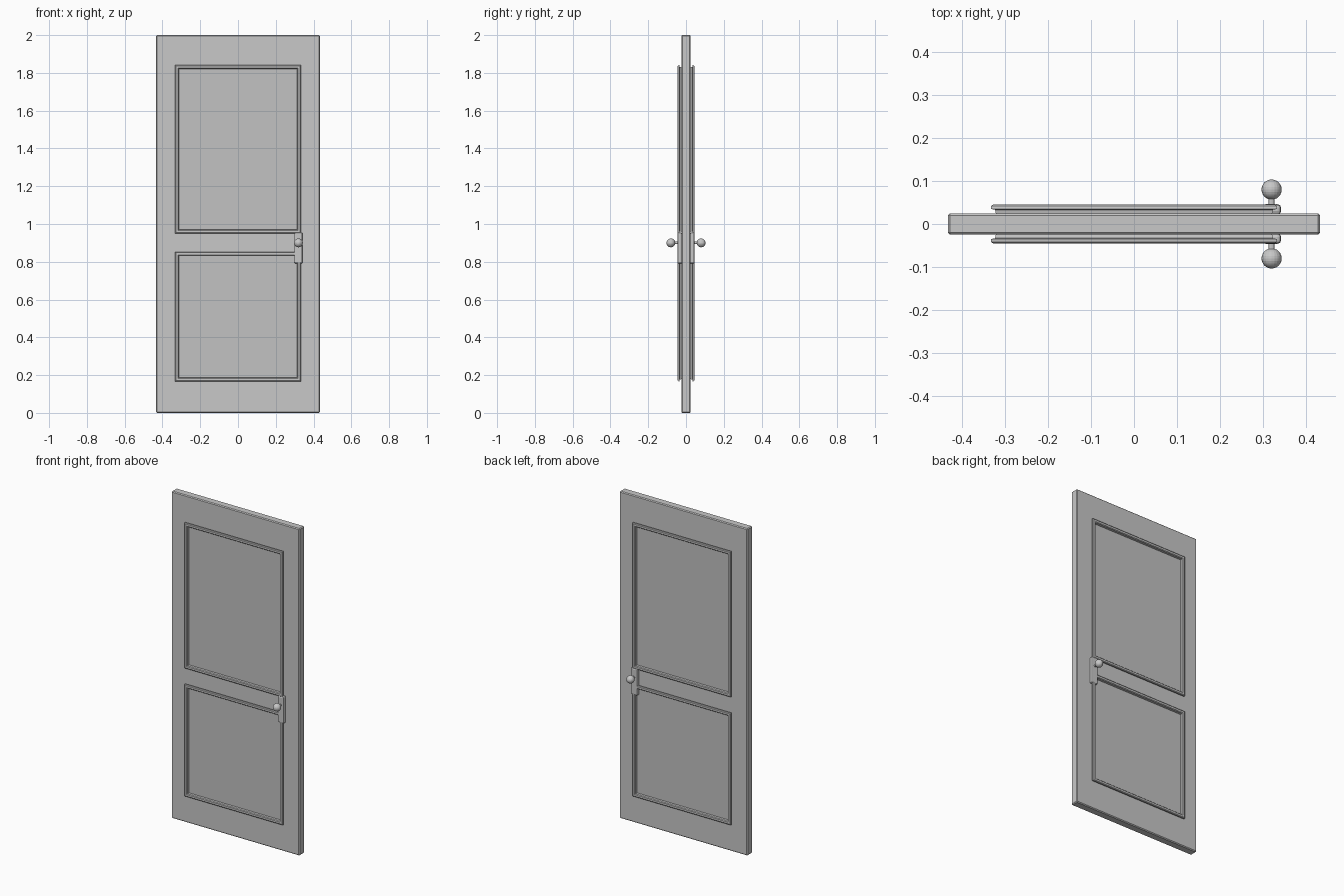
import bpy, bmesh, math
from mathutils import Matrix, Vector

if "Cube" in bpy.data.objects:
    bpy.data.objects.remove(bpy.data.objects["Cube"])


def material(name, v):
    m = bpy.data.materials.new(name)
    m.diffuse_color = (v, v, v, 1)
    m.use_nodes = True
    m.node_tree.nodes["Principled BSDF"].inputs["Base Color"].default_value = m.diffuse_color
    return m


GREY = material("door grey", 0.58)
PANEL = material("panel grey", 0.54)


def finish(name, bm, mat):
    bmesh.ops.recalc_face_normals(bm, faces=bm.faces)
    me = bpy.data.meshes.new(name)
    bm.to_mesh(me)
    bm.free()
    ob = bpy.data.objects.new(name, me)
    bpy.context.collection.objects.link(ob)
    me.materials.append(mat)
    return ob


def box(name, x0, x1, y0, y1, z0, z1, mat=GREY, bevel=0.0, segments=1):
    bm = bmesh.new()
    size = Matrix.Diagonal((x1 - x0, y1 - y0, z1 - z0, 1))
    mid = Matrix.Translation(((x0 + x1) / 2, (y0 + y1) / 2, (z0 + z1) / 2))
    bmesh.ops.create_cube(bm, size=1, matrix=mid @ size)
    if bevel:
        bmesh.ops.bevel(bm, geom=bm.edges[:], offset=bevel, segments=segments,
                        profile=0.5, affect='EDGES')
    return finish(name, bm, mat)


def moulding(name, side, x, z0, z1):
    """Mitred frame: (inset, height) profile swept round a rectangle."""
    profile = [(0.012, 0.023), (0.010, 0.033), (0.0, 0.035), (0.001, 0.042),
               (0.005, 0.045), (0.016, 0.045), (0.020, 0.041), (0.020, 0.023)]
    bm = bmesh.new()
    rings = []
    for sx, sz in ((-1, -1), (1, -1), (1, 1), (-1, 1)):
        z = z1 if sz > 0 else z0
        rings.append([bm.verts.new((sx * (x - i), side * h, z - sz * i))
                      for i, h in profile])
    n = len(profile)
    for a in range(4):
        r, s = rings[a], rings[(a + 1) % 4]
        for k in range(n):
            bm.faces.new((r[k], r[(k + 1) % n], s[(k + 1) % n], s[k]))
    return finish(name, bm, GREY)


# Door leaf
box("door_leaf", -0.433, 0.433, -0.0245, 0.0245, 0, 2, bevel=0.005)

for side, label in ((-1, "front"), (1, "back")):
    # Two framed panels on each face
    for part, z0, z1 in (("upper", 0.95, 1.841), ("lower", 0.167, 0.853)):
        ys = sorted((side * 0.022, side * 0.026))
        box(f"{label}_{part}_panel", -0.315, 0.315, *ys, z0 + 0.018, z1 - 0.018, PANEL)
        moulding(f"{label}_{part}_moulding", side, 0.333, z0, z1)

    # Lock plate
    ys = sorted((side * 0.022, side * 0.046))
    box(f"{label}_lock_plate", 0.298, 0.342, *ys, 0.79, 0.955, bevel=0.008, segments=2)

    # Knob stem
    turn = Matrix.Rotation(math.pi / 2, 4, 'X')
    bm = bmesh.new()
    bmesh.ops.create_cone(bm, cap_ends=True, segments=12, radius1=0.007, radius2=0.007,
                          depth=0.045,
                          matrix=Matrix.Translation((0.32, side * 0.0475, 0.9)) @ turn)
    finish(f"{label}_knob_stem", bm, GREY)

    # Round knob
    bm = bmesh.new()
    bmesh.ops.create_uvsphere(bm, u_segments=20, v_segments=12, radius=0.0235,
                              matrix=Matrix.Translation((0.32, side * 0.08, 0.9)) @ turn)
    finish(f"{label}_knob", bm, GREY)
